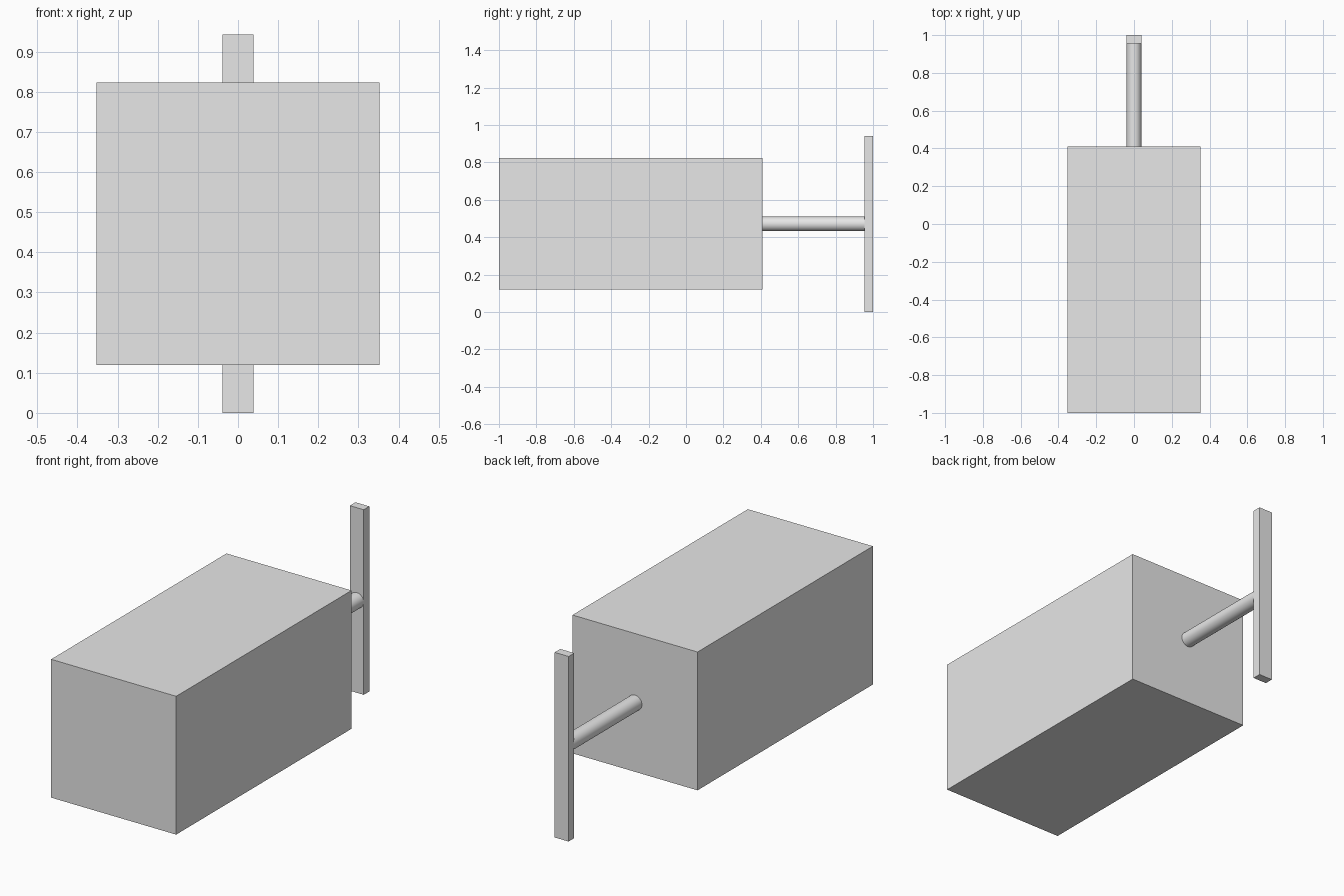
import bpy
import math

default_cube = bpy.data.objects.get("Cube")
if default_cube:
    bpy.data.objects.remove(default_cube, do_unlink=True)

# Single plain grey for every part
grey = bpy.data.materials.new("light_grey")
grey.use_nodes = True
colour = (0.8, 0.8, 0.8, 1.0)
grey.diffuse_color = colour
grey.node_tree.nodes["Principled BSDF"].inputs["Base Color"].default_value = colour

MID_Z = 0.471        # shared axis height
BLOCK_BACK = 0.41    # where the rod leaves the block
BAR_FRONT = 0.955    # where the rod meets the bar


def add_box(name, width, y0, y1, height):
    """Box centred on the shared axis, running from y0 to y1."""
    bpy.ops.mesh.primitive_cube_add(size=1, location=(0, (y0 + y1) / 2, MID_Z))
    box = bpy.context.object
    box.name = name
    box.scale = (width, y1 - y0, height)
    bpy.ops.object.transform_apply(location=False, rotation=False, scale=True)
    box.data.materials.append(grey)
    return box


# Main block and upright bar behind it
add_box("main_block", 0.704, -1.0, BLOCK_BACK, 0.704)
add_box("upright_bar", 0.078, BAR_FRONT, 1.0, 2 * MID_Z)

# Round rod joining the two
bpy.ops.mesh.primitive_cylinder_add(
    vertices=32, radius=0.039, depth=BAR_FRONT - BLOCK_BACK,
    location=(0, (BLOCK_BACK + BAR_FRONT) / 2, MID_Z),
    rotation=(math.pi / 2, 0, 0))
rod = bpy.context.object
rod.name = "connecting_rod"
rod.data.materials.append(grey)
bpy.ops.object.shade_smooth_by_angle(angle=math.radians(30))
